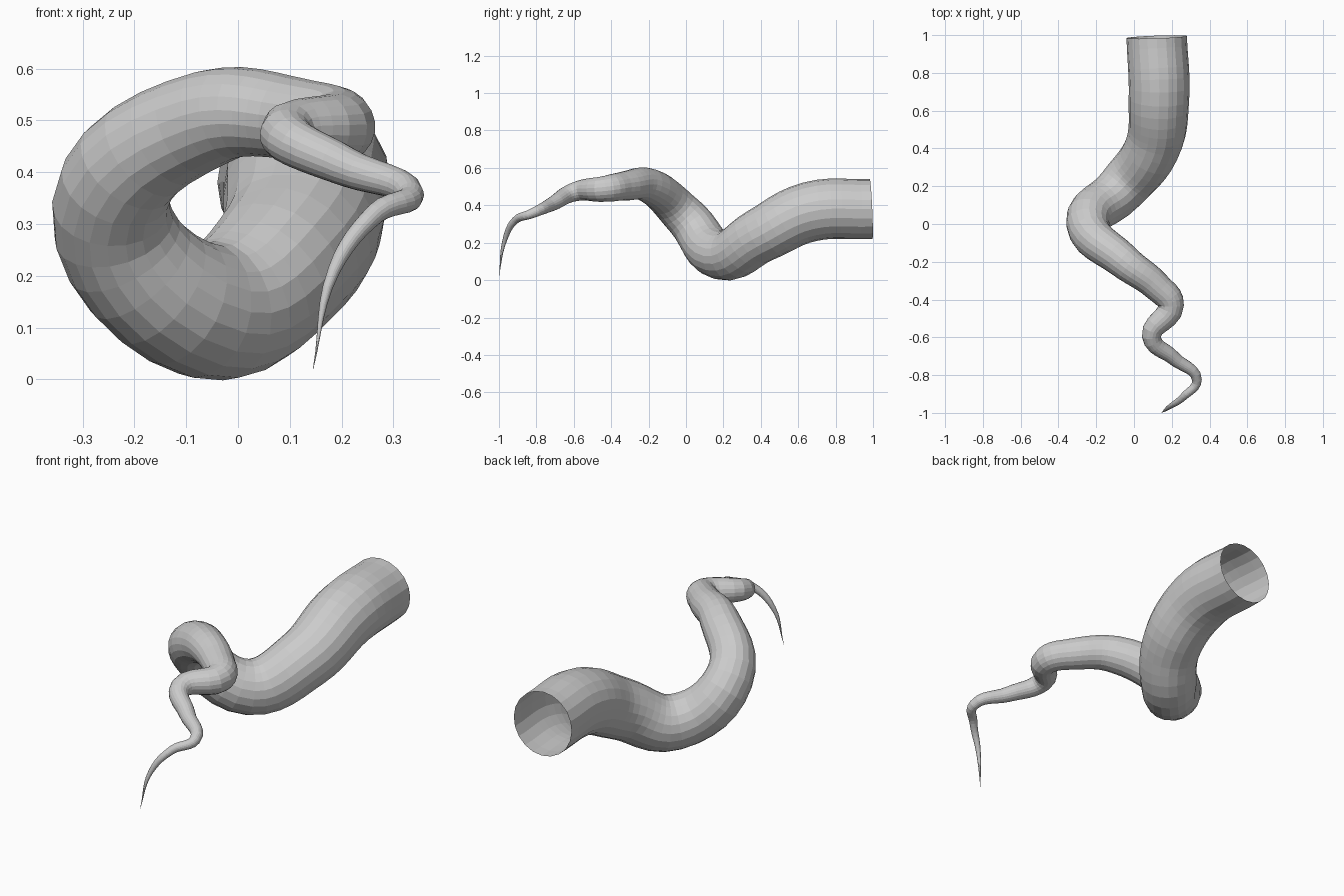
import bpy

if "Cube" in bpy.data.objects:
    bpy.data.objects.remove(bpy.data.objects["Cube"])

# Centre line of the tentacle: x, y, z, radius
PATH = [
    (0.120, 0.990, 0.380, 0.160),   # open end
    (0.132, 0.660, 0.365, 0.160),   # end of the straight part
    (0.095, 0.400, 0.240, 0.147),
    (-0.070, 0.185, 0.134, 0.132),  # lowest point of the big coil
    (-0.245, 0.000, 0.335, 0.114),  # left side of the coil
    (-0.050, -0.200, 0.506, 0.093), # top of the coil
    (0.120, -0.330, 0.503, 0.078),
    (0.195, -0.430, 0.488, 0.070),  # right bend
    (0.093, -0.595, 0.472, 0.051),  # left bend
    (0.210, -0.710, 0.410, 0.038),
    (0.333, -0.825, 0.356, 0.026),  # last right bend
    (0.265, -0.912, 0.320, 0.020),
    (0.185, -0.970, 0.210, 0.012),
    (0.145, -1.000, 0.020, 0.0005), # tip
]

# Tapering tube swept along the centre line
curve = bpy.data.curves.new("tentacle", "CURVE")
curve.dimensions = "3D"
curve.resolution_u = 6
curve.bevel_depth = 1.0
curve.bevel_resolution = 8
curve.use_fill_caps = False
spline = curve.splines.new("BEZIER")
spline.bezier_points.add(len(PATH) - 1)
spline.radius_interpolation = "CARDINAL"
for point, (x, y, z, r) in zip(spline.bezier_points, PATH):
    point.co = (x, y, z)
    point.radius = r
    point.handle_left_type = point.handle_right_type = "AUTO"

tentacle = bpy.data.objects.new("tentacle", curve)
bpy.context.collection.objects.link(tentacle)

# Turn into a mesh with flat facets
bpy.context.view_layer.objects.active = tentacle
tentacle.select_set(True)
bpy.ops.object.convert(target="MESH")
bpy.ops.object.shade_flat()
bpy.context.object.name = "tentacle"
